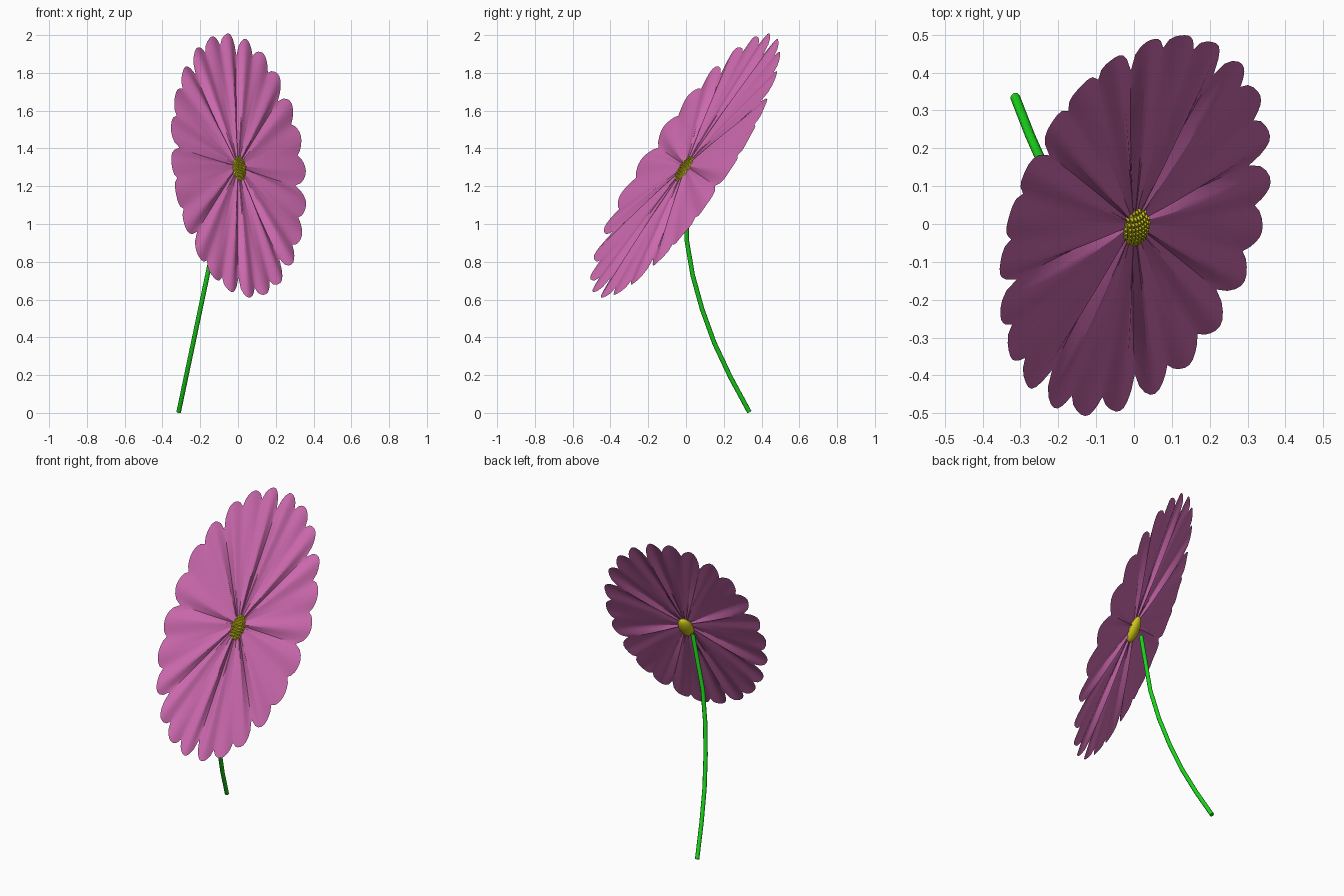
import bpy, bmesh
from math import cos, sin, pi, radians, sqrt
from mathutils import Vector, Matrix

if "Cube" in bpy.data.objects:
    bpy.data.objects.remove(bpy.data.objects["Cube"])

# Flower head frame: long axis, short axis and facing direction (oval 2:1 bloom)
facing = Vector((.508, -.709, .489)).normalized()
long_axis = Vector((-.01, .568, .823))
long_axis = (long_axis - facing * long_axis.dot(facing)).normalized()
short_axis = facing.cross(long_axis)
HEAD = Matrix((long_axis * .827, short_axis * .414, facing)).transposed().to_4x4()


def material(name, rgb):
    m = bpy.data.materials.new(name)
    m.diffuse_color = (*rgb, 1)
    m.use_nodes = True
    m.node_tree.nodes["Principled BSDF"].inputs["Base Color"].default_value = m.diffuse_color
    return m


def finish(bm, name, mat, centre=None, angle=40):
    if centre:
        bmesh.ops.transform(bm, matrix=Matrix.Translation(centre) @ HEAD, verts=bm.verts)
    me = bpy.data.meshes.new(name)
    bm.to_mesh(me)
    bm.free()
    ob = bpy.data.objects.new(name, me)
    bpy.context.collection.objects.link(ob)
    me.materials.append(mat)
    bpy.ops.object.select_all(action='DESELECT')
    ob.select_set(True)
    bpy.context.view_layer.objects.active = ob
    bpy.ops.object.shade_smooth_by_angle(angle=radians(angle))
    return ob


pink = material("petal_pink", (.60, .14, .42))
yellow = material("centre_yellow", (.62, .56, .01))
green = material("stem_green", (.01, .65, .01))


# Petals: eight petals with three rounded lobes each, creased beside every gap
def rim(t):
    lobe = abs(cos(1.5 * pi * t))
    notch = .93 if abs(t) < 2 / 3 else .86
    return notch + (1.01 - notch) * lobe ** .65


def relief(t, r):
    fade = max(0, sin(pi * min(1, r))) ** .7
    rib = .012 * abs(t) / .72 if abs(t) < .72 else .012 - .022 * (abs(t) - .72) / .28
    return fade * rib + .006 * cos(3 * pi * t) * r * r


bm = bmesh.new()
ACROSS, RINGS = 24, 12
for k in range(8):
    rows = []
    for j in range(RINGS + 1):
        row = []
        for i in range(ACROSS + 1):
            t = 2 * i / ACROSS - 1
            f = .04 + .96 * j / RINGS
            a = radians(45 * k + 22.5 + 22.5 * t)
            r = f * rim(t)
            row.append(bm.verts.new((r * cos(a), r * sin(a), relief(t, f))))
        rows.append(row)
    for lo, hi in zip(rows, rows[1:]):
        for i in range(ACROSS):
            bm.faces.new((lo[i], hi[i], hi[i + 1], lo[i + 1]))
bmesh.ops.remove_doubles(bm, verts=bm.verts, dist=1e-5)
finish(bm, "petals", pink, Vector((0, 0, 1.307)), 25)

# Flower centre: flattened lens passing through the petals
C = Vector((0, 0, 1.287))
bm = bmesh.new()
bmesh.ops.create_uvsphere(bm, u_segments=32, v_segments=16, radius=1,
                          matrix=Matrix.Diagonal((.098, .098, .03, 1)))
finish(bm, "flower_centre", yellow, C)

# Florets: square grid of small pyramidal bumps over the front of the centre
bm = bmesh.new()
step = .021
for ix in range(-4, 5):
    for iy in range(-4, 5):
        x, y = ix * step, iy * step
        d = sqrt(x * x + y * y) / .096
        if d < .97:
            z = .03 * sqrt(1 - d * d)
            bmesh.ops.create_cone(bm, segments=4, radius1=step * .7, radius2=step * .4, depth=.012,
                                  cap_ends=True, matrix=Matrix.Translation((x, y, z + .001))
                                  @ Matrix.Rotation(pi / 4, 4, 'Z'))
finish(bm, "florets", yellow, C)

# Stem: gently curved tube leaning from the ground to the back of the head
cu = bpy.data.curves.new("stem_path", 'CURVE')
cu.dimensions = '3D'
cu.bevel_depth = .013
cu.bevel_resolution = 2
cu.use_fill_caps = True
path = [(.335, .005), (.235, .19), (.15, .37), (.085, .55), (.035, .73), (.003, .92), (.004, 1.26)]
sp = cu.splines.new('POLY')
sp.points.add(len(path) - 1)
for p, (y, z) in zip(sp.points, path):
    p.co = (-.315 + .21 * z, y, z, 1)
tmp = bpy.data.objects.new("stem_path", cu)
bpy.context.collection.objects.link(tmp)
bpy.context.view_layer.update()
bm = bmesh.new()
me = bpy.data.meshes.new_from_object(tmp.evaluated_get(bpy.context.evaluated_depsgraph_get()))
bm.from_mesh(me)
bpy.data.objects.remove(tmp)
bpy.data.meshes.remove(me)
finish(bm, "stem", green, None, 50)
